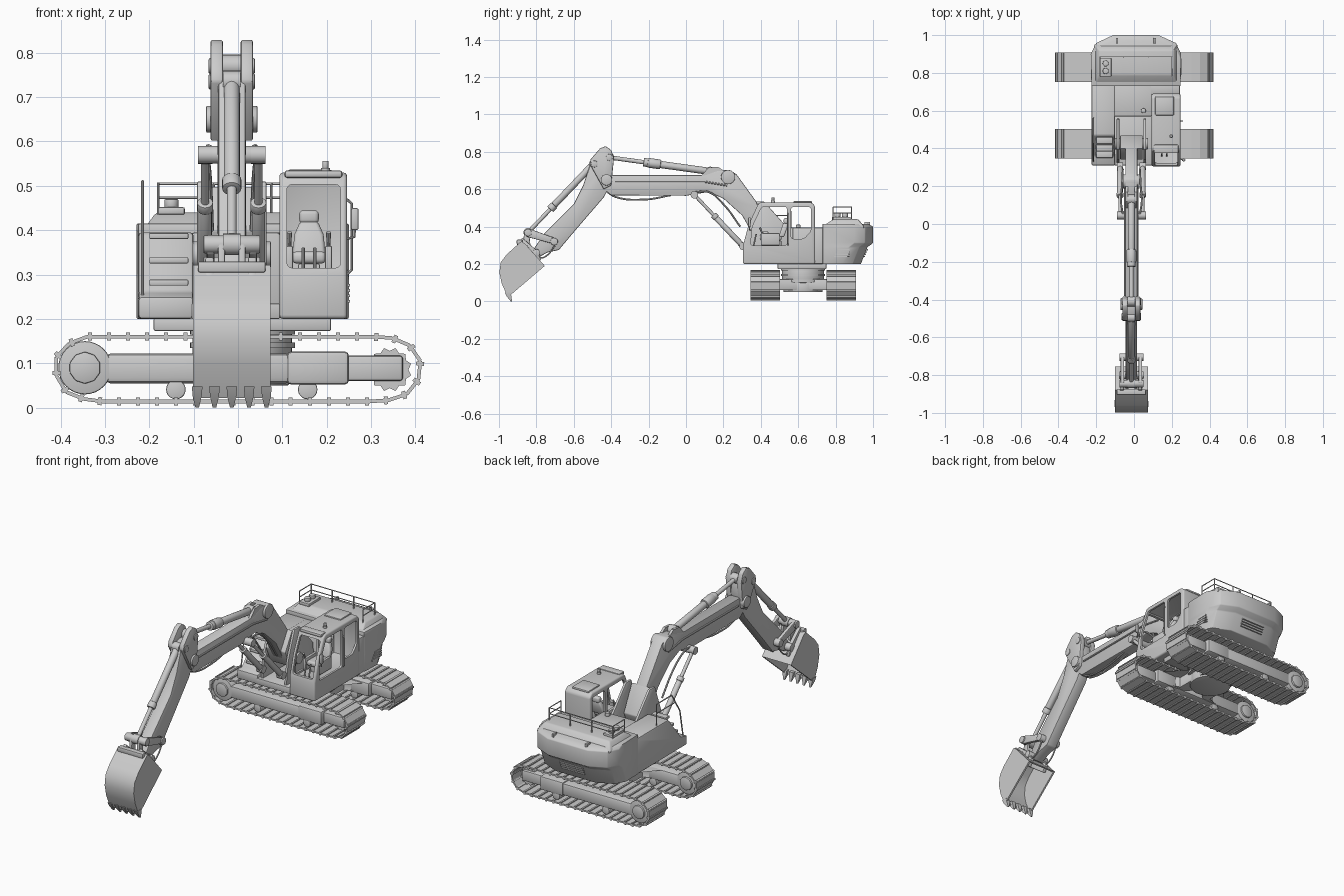
import bpy, bmesh, math
from mathutils import Vector, Matrix

if "Cube" in bpy.data.objects:
    bpy.data.objects.remove(bpy.data.objects["Cube"])

def finish(name, bm, bevel=0, seg=2):
    bmesh.ops.recalc_face_normals(bm, faces=bm.faces)
    me = bpy.data.meshes.new(name)
    bm.to_mesh(me)
    bm.free()
    ob = bpy.data.objects.new(name, me)
    bpy.context.collection.objects.link(ob)
    if bevel:
        m = ob.modifiers.new("bevel", 'BEVEL')
        m.width, m.segments, m.limit_method = bevel, seg, 'ANGLE'
    return ob

def loft(name, rings, bevel=0, seg=2):
    bm = bmesh.new()
    vs = [[bm.verts.new(p) for p in r] for r in rings]
    n = len(vs[0])
    for a, b in zip(vs, vs[1:]):
        for i in range(n):
            bm.faces.new((a[i], a[(i + 1) % n], b[(i + 1) % n], b[i]))
    bm.faces.new(vs[0][::-1])
    bm.faces.new(vs[-1])
    return finish(name, bm, bevel, seg)

def prism(name, pts, axis, lo, hi, bevel=0, seg=2):
    put = {'x': lambda a, b, t: (t, a, b), 'y': lambda a, b, t: (a, t, b),
           'z': lambda a, b, t: (a, b, t)}[axis]
    return loft(name, [[put(a, b, t) for a, b in pts] for t in (lo, hi)], bevel, seg)

def box(name, x, y, z, bevel=0, seg=2):
    return prism(name, [(x[0], y[0]), (x[1], y[0]), (x[1], y[1]), (x[0], y[1])], 'z', *z, bevel, seg)

def rod(name, p, q, r, r2=None, n=20, bevel=0):
    p, q = Vector(p), Vector(q)
    d = q - p
    bm = bmesh.new()
    mat = Matrix.Translation((p + q) / 2) @ d.to_track_quat('Z', 'Y').to_matrix().to_4x4()
    bmesh.ops.create_cone(bm, cap_ends=True, segments=n, radius1=r, radius2=r if r2 is None else r2,
                          depth=d.length, matrix=mat)
    return finish(name, bm, bevel)

def tube(name, pts, r, smooth=False):
    cu = bpy.data.curves.new(name, 'CURVE')
    cu.dimensions, cu.bevel_depth, cu.bevel_resolution, cu.use_fill_caps = '3D', r, 2, True
    sp = cu.splines.new('BEZIER')
    sp.bezier_points.add(len(pts) - 1)
    sp.resolution_u = 8 if smooth else 1
    for b, p in zip(sp.bezier_points, pts):
        b.co = p
        b.handle_left_type = b.handle_right_type = 'AUTO' if smooth else 'VECTOR'
    ob = bpy.data.objects.new(name, cu)
    bpy.context.collection.objects.link(ob)

def ram(name, x, a, b, r, split=0.55):
    # hydraulic cylinder in the plane x: thick barrel from a, thin rod to b, eyes at both ends
    a, b = Vector((x, *a)), Vector((x, *b))
    m = a.lerp(b, split)
    rod(name + "_barrel", a, m, r, bevel=0.003)
    rod(name + "_gland", m, a.lerp(b, split + 0.06), r * 1.2, bevel=0.002)
    rod(name + "_rod", m, b, r * 0.6)
    for i, e in enumerate((a, b)):
        rod(f"{name}_eye_{i}", e - Vector((r * 1.1, 0, 0)), e + Vector((r * 1.1, 0, 0)), r * 1.35)

def pin(name, x0, x1, y, z, r):
    rod(name, (x0, y, z), (x1, y, z), r, n=24, bevel=0.003)

# ---- Undercarriage: two crawler tracks running along x
LOOP = [(-.34, .160), (-.385, .143), (-.411, .112), (-.411, .075), (-.385, .032), (-.33, .014),
        (.33, .014), (.385, .032), (.411, .070), (.411, .108), (.385, .143), (.34, .160)]

def along(s):
    for i, p in enumerate(LOOP):
        a, b = Vector(p), Vector(LOOP[(i + 1) % len(LOOP)])
        if s <= (b - a).length:
            return a + (b - a).normalized() * s
        s -= (b - a).length
    return Vector(LOOP[0])

PERIM = sum((Vector(LOOP[i]) - Vector(LOOP[i - 1])).length for i in range(len(LOOP)))

def track_belt(name, yc, n=42):
    bm = bmesh.new()
    for i in range(n):
        a, b = along(PERIM * i / n), along(PERIM * (i + 1) / n)
        c, d = (a + b) / 2, b - a
        rot = Matrix.Rotation(-math.atan2(d.y, d.x), 4, 'Y')
        for off, sz in ((0, (d.length * 1.01, .156, .008)), (.36 * d.length, (.009, .156, .018))):
            m = Matrix.Translation((c.x, yc, c.y)) @ rot @ Matrix.Translation((off, 0, 0)) @ Matrix.Diagonal((*sz, 1))
            bmesh.ops.create_cube(bm, size=1, matrix=m)
    finish(name, bm)

for tag, yc in (("front", .424), ("rear", .83)):
    track_belt(f"{tag}_track_belt", yc)
    box(f"{tag}_track_frame", (-.30, .12), (yc - .065, yc + .065), (.055, .122), .012)
    box(f"{tag}_track_frame_step", (.11, .25), (yc - .068, yc + .068), (.052, .127), .01)
    box(f"{tag}_track_yoke", (.24, .372), (yc - .045, yc + .045), (.06, .118), .008)
    rod(f"{tag}_drive_housing", (-.345, yc - .064, .09), (-.345, yc + .064, .09), .06, n=32, bevel=.004)
    rod(f"{tag}_drive_cap", (-.345, yc - .074, .09), (-.345, yc + .074, .09), .036, n=10, bevel=.003)
    teeth = [(.342 + r * math.cos(math.tau * i / 24), .086 + r * math.sin(math.tau * i / 24))
             for i in range(24) for r in [.05 if i % 2 else .042]]
    prism(f"{tag}_toothed_idler", teeth, 'y', yc - .03, yc + .03)
    for i, x in enumerate((-.14, .157)):
        rod(f"{tag}_roller_{i}", (x, yc - .06, .041), (x, yc + .06, .041), .022, bevel=.003)
for i, (sx, sy) in enumerate(((1, 1), (1, -1), (-1, 1), (-1, -1))):
    prism(f"cross_arm_{i}", [(.01, .625 + sy * .09), (.01 + sx * .2, .625 + sy * .16),
                             (.01 + sx * .1, .625 + sy * .16), (.01 + sx * .1, .625)], 'z', .06, .12, .005)
rod("centre_hub", (.01, .625, .05), (.01, .625, .10), .105, n=40, bevel=.004)
rod("swing_ring", (.01, .625, .10), (.01, .625, .185), .112, n=40, bevel=.003)
for i, z in enumerate((.105, .135, .165)):
    rod(f"swing_flange_{i}", (.01, .625, z), (.01, .625, z + .012), .118, n=40)

# ---- Upper house
box("turntable_plate", (-.19, .21), (.49, .75), (.173, .203), .004)
prism("left_stair_body", [(.31, .2), (.31, .25), (.36, .26), (.47, .395), (.75, .395), (.75, .2)],
      'x', -.225, -.1, .008)
for i, (y, z) in enumerate(((.365, .275), (.40, .325), (.44, .38))):
    box(f"step_{i}", (-.2, -.112), (y - .015, y + .02), (z, z + .014), .003)
box("centre_floor", (-.105, .095), (.31, .58), (.2, .235), .004)
box("centre_bay", (-.105, .095), (.57, .75), (.2, .395), .006)
box("right_bay", (.08, .243), (.685, .75), (.2, .395), .006)

def plan(z, r):
    return [(x, y, z) for x, y in ((-.225, .73), (-.229, .9 - r), (-.2, .958 - r), (-.11, 1 - r), (.13, 1 - r),
                                   (.222, .958 - r), (.25, .9 - r), (.246, .73))]
loft("counterweight", [plan(.2, .065), plan(.29, .03), plan(.312, 0), plan(.40, 0), plan(.415, .03)], .004)

def rect(x0, x1, y0, y1, z):
    return [(x0, y0, z), (x1, y0, z), (x1, y1, z), (x0, y1, z)]
loft("engine_hood", [rect(-.212, .232, .73, .955, .39), rect(-.21, .23, .735, .95, .405),
                     rect(-.185, .21, .79, .92, .44)], .008)
box("exhaust_base", (-.18, -.12), (.78, .88), (.435, .452), .004)
for i, y in enumerate((.81, .85)):
    rod(f"exhaust_stack_{i}", (-.15, y, .45), (-.15, y, .47), .016, bevel=.003)
rod("filler_cap", (.05, .6, .39), (.05, .6, .41), .013, bevel=.003)
for i in range(4):
    z = .237 + i * .012
    box(f"side_vent_slat_{i}", (.24, .252), (.79 + i * .008, .875), (z, z + .006))
    box(f"rear_vent_slat_{i}", (-.06, .08), (.94, .957 + i * .005), (z, z + .006))
for i, x in enumerate((-.09, .11)):
    box(f"lifting_eye_{i}", (x - .006, x + .006), (.955, .985), (.40, .425), .002)

# Guard rails on the hood and beside the stairs
R0, R1 = (-.18, .2), (.785, .885)
for i, z in enumerate((.473, .505)):
    tube(f"hood_rail_{i}", [(R0[0], R1[0], z), (R0[0], R1[1], z), (R0[1], R1[1], z), (R0[1], R1[0], z)], .0028)
for i, (x, y) in enumerate([(x, R1[1]) for x in (-.18, -.055, .075, .2)] + [(-.18, R1[0]), (.2, R1[0])]):
    rod(f"hood_rail_post_{i}", (x, y, .41), (x, y, .506), .003, n=8)
tube("stair_handrail", [(-.215, .33, .24), (-.215, .36, .40), (-.215, .43, .51), (-.215, .56, .51), (-.215, .56, .39)], .0035)
tube("stair_midrail", [(-.215, .40, .46), (-.215, .56, .46)], .0028)

# ---- Cab: hollow shell with window openings
cab = prism("cab_shell", [(.305, .2), (.305, .30), (.335, .41), (.385, .52), (.40, .53), (.67, .53), (.69, .51), (.69, .2)],
            'x', .093, .246, .012, 3)
cutters = [
    prism("cut_inside", [(.32, .29), (.32, .30), (.35, .41), (.395, .51), (.675, .51), (.675, .29)], 'x', .104, .235, .004),
    box("cut_front", (.11, .231), (.2, .42), (.315, .503), .012, 3),
    prism("cut_side", [(.345, .30), (.355, .40), (.405, .505), (.54, .505), (.54, .30)], 'x', .0, .3, .012, 3),
    prism("cut_rear_side", [(.562, .335), (.562, .505), (.668, .505), (.668, .375), (.63, .335)], 'x', .0, .3, .012, 3)]
for c in cutters:
    c.hide_render = True
    m = cab.modifiers.new(c.name, 'BOOLEAN')
    m.object, m.operation, m.solver = c, 'DIFFERENCE', 'EXACT'
box("roof_hatch", (.112, .212), (.575, .675), (.525, .537), .006)
box("roof_visor", (.105, .235), (.375, .42), (.518, .535), .006)
rod("beacon_base", (.197, .465, .525), (.197, .465, .54), .01)
rod("beacon", (.197, .465, .54), (.197, .465, .556), .007, bevel=.002)
box("seat_pedestal", (.135, .185), (.43, .51), (.28, .325), .005)
box("seat_cushion", (.122, .198), (.41, .51), (.325, .352), .01, 3)
loft("seat_back", [rect(.123, .197, .495, .525, .345), rect(.127, .193, .51, .54, .39),
                   rect(.14, .18, .52, .545, .42)], .008, 3)
box("headrest", (.138, .182), (.522, .55), (.415, .445), .009, 3)
for i, x in enumerate((.116, .204)):
    box(f"console_{i}", (x - .008, x + .008), (.40, .50), (.30, .365), .004)
    rod(f"joystick_{i}", (x, .41, .36), (x, .395, .395), .004, .006, n=10)
    rod(f"travel_lever_{i}", (.16 + (x - .16) * .3, .36, .29), (.16 + (x - .16) * .3, .375, .36), .004, n=10)
tube("mirror_arm", [(.242, .345, .38), (.262, .34, .385), (.264, .34, .41)], .003)
box("mirror", (.254, .272), (.332, .346), (.40, .45), .005)
tube("cab_grab_rail", [(.245, .545, .30), (.256, .545, .31), (.256, .545, .46), (.245, .545, .47)], .003)

# ---- Boom (all digging gear is centred on C)
C = -.014
for i, x in enumerate((-.092, .05)):
    prism(f"boom_bracket_{i}", [(.32, .21), (.34, .36), (.395, .51), (.44, .51), (.555, .38), (.56, .21)],
          'x', x, x + .014, .004)
prism("boom", [(-.44, .60), (-.40, .567), (.0, .565), (.12, .585), (.2, .55), (.30, .46), (.38, .32), (.43, .31), (.46, .36),
               (.40, .50), (.27, .68), (.235, .703), (.17, .70), (.10, .676), (-.40, .676), (-.45, .65)],
      'x', C - .032, C + .032, .005)
prism("boom_foot", [(.34, .40), (.38, .31), (.45, .31), (.47, .36), (.40, .50)], 'x', C - .06, C + .06, .005)
pin("boom_foot_pin", C - .088, C + .088, .425, .345, .03)
pin("boom_elbow_boss", C - .044, C + .044, .225, .665, .038)
pin("lift_cross_pin", C - .076, C + .076, .045, .57, .02)
for i, s in enumerate((-1, 1)):
    ram(f"lift_ram_{i}", C + s * .06, (.305, .295), (.045, .57), .015)
    tube(f"boom_hose_{i}", [(C + s * .045, .05, .585), (C + s * .055, .12, .585), (C + s * .05, .20, .52),
                            (C + s * .045, .29, .40)], .005, True)
    prism(f"stick_ram_lug_{i}", [(.08, .67), (.12, .715), (.17, .72), (.23, .68)], 'x', C + s * .024 - .007, C + s * .024 + .007)
    tube(f"boom_pipe_{i}", [(C + s * .034, .22, .62), (C + s * .034, .1, .64), (C + s * .034, -.38, .64)], .005)
    tube(f"slack_hose_{i}", [(C + s * .012, -.08, .568), (C + s * .012, -.22, .545), (C + s * .012, -.38, .56),
                             (C + s * .012, -.42, .585)], .005, True)
ram("stick_ram", C, (.13, .695), (-.41, .77), .019, .6)
rod("stick_ram_collar", (C, -.135, .732), (C, -.205, .742), .026, bevel=.006)

# ---- Stick
prism("stick", [(-.46, .76), (-.40, .76), (-.395, .70), (-.405, .62), (-.44, .556), (-.60, .37), (-.68, .275), (-.74, .262),
                (-.79, .235), (-.825, .265), (-.76, .36), (-.60, .52), (-.55, .62), (-.51, .74)], 'x', C - .031, C + .031, .006)
for i, s in enumerate((-1, 1)):
    x = C + s * .034
    prism(f"stick_head_{i}", [(-.46, .818), (-.43, .83), (-.40, .81), (-.385, .765), (-.40, .62), (-.44, .60), (-.515, .735), (-.51, .76)],
          'x', x - .014, x + .014, .005)
    # bucket linkage, one arm on each side
    x = C + s * .048
    prism(f"rocker_arm_{i}", [(-.70, .305), (-.69, .335), (-.84, .39), (-.865, .37), (-.85, .345)], 'x', x - .009, x + .009, .004)
    prism(f"bucket_link_{i}", [(-.84, .385), (-.865, .37), (-.875, .28), (-.855, .265), (-.83, .28)],
          'x', x - .025 * s - .008, x - .025 * s + .008, .004)
    prism(f"bucket_ear_{i}", [(-.92, .28), (-.875, .34), (-.80, .275), (-.775, .225), (-.80, .19)], 'x', x - .012, x + .008, .004)
    tube(f"bucket_hose_{i}", [(x, -.70, .30), (x, -.745, .245), (x, -.78, .235), (x, -.79, .26)], .004, True)
for n, y, z, w, r in (("stick_pivot", -.425, .65, .058, .03), ("stick_ram_pin", -.41, .77, .052, .018),
                      ("bucket_ram_pin", -.49, .735, .052, .018), ("rocker_pin", -.705, .32, .064, .02),
                      ("link_pin", -.845, .368, .064, .02), ("bucket_pin", -.80, .26, .064, .02),
                      ("bucket_link_pin", -.855, .285, .06, .015)):
    pin(n, C - w, C + w, y, z, r)
ram("bucket_ram", C, (-.495, .735), (-.845, .368), .018, .6)

# ---- Bucket: curved shell, side plates, teeth
B = [(-.755, .19), (-.86, .308), (-.88, .322), (-.96, .25), (-.99, .21), (-.998, .155), (-.985, .095), (-.952, .022)]
inner = [(-.86 + (y + .86) * .94, .14 + (z - .14) * .94) for y, z in B]
prism("bucket_shell", B + inner[::-1], 'x', -.1, .072)
for i, x in enumerate((-.101, .064)):
    prism(f"bucket_side_{i}", B[:5] + B[5:], 'x', x, x + .009)
box("bucket_top_bar", (-.09, .062), (-.905, -.875), (.305, .33), .004)
for i in range(5):
    x = -.092 + i * .039
    loft(f"tooth_{i}", [[(x - w, -.965 + a, z), (x + w, -.965 + a, z), (x + w, -.945 + b, z), (x - w, -.945 + b, z)]
                        for w, a, b, z in ((.012, -.004, .008, .048), (.01, .008, .012, .025), (.004, .028, .015, 0))])

# Apply modifiers, drop the cutters, shade smooth with sharp edges
bpy.context.view_layer.update()
bpy.ops.object.select_all(action='SELECT')
bpy.context.view_layer.objects.active = cab
bpy.ops.object.convert(target='MESH')
for c in [o for o in bpy.data.objects if o.name.startswith("cut_")]:
    bpy.data.objects.remove(c)
bpy.ops.object.select_all(action='SELECT')
bpy.context.view_layer.objects.active = bpy.data.objects["cab_shell"]
bpy.ops.object.shade_smooth_by_angle(angle=math.radians(32))
